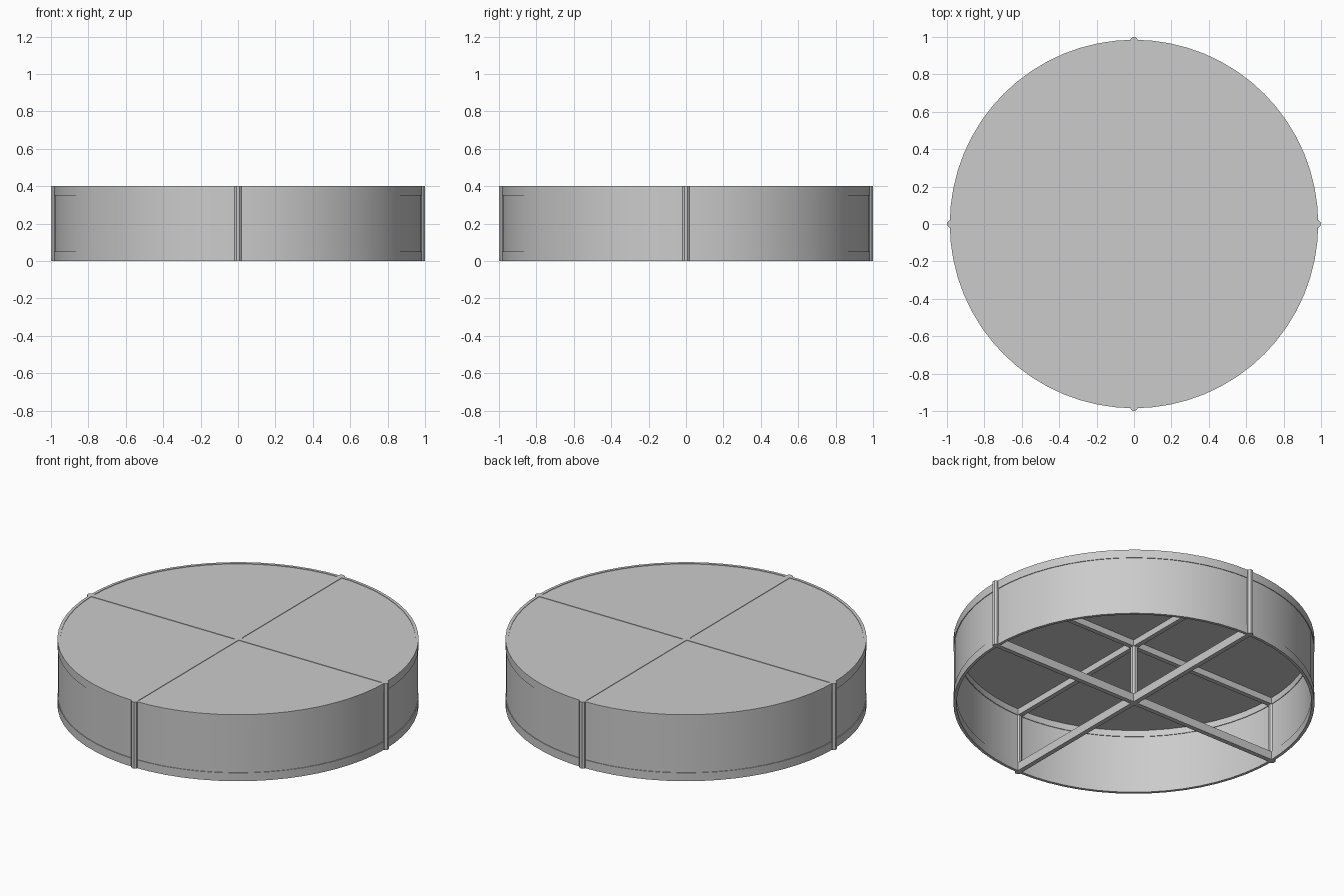
import bpy, bmesh, math

if "Cube" in bpy.data.objects:
    bpy.data.objects.remove(bpy.data.objects["Cube"])

H = 0.4          # overall height
SEG = 64         # sides of the round parts


def finish(name, bm, smooth=False):
    bmesh.ops.recalc_face_normals(bm, faces=bm.faces)
    me = bpy.data.meshes.new(name)
    bm.to_mesh(me)
    bm.free()
    ob = bpy.data.objects.new(name, me)
    bpy.context.collection.objects.link(ob)
    if smooth:
        bpy.ops.object.select_all(action='DESELECT')
        ob.select_set(True)
        bpy.context.view_layer.objects.active = ob
        bpy.ops.object.shade_smooth_by_angle(angle=math.radians(30))
    return ob


def hoop(name, r_in, r_out, z0, z1):
    """Rectangular section revolved around z."""
    bm = bmesh.new()
    section = [(r_in, z0), (r_out, z0), (r_out, z1), (r_in, z1)]
    rows = []
    for i in range(SEG):
        a = math.tau * i / SEG
        rows.append([bm.verts.new((r * math.cos(a), r * math.sin(a), z)) for r, z in section])
    for i in range(SEG):
        a, b = rows[i], rows[(i + 1) % SEG]
        for j in range(4):
            k = (j + 1) % 4
            bm.faces.new((a[j], b[j], b[k], a[k]))
    return finish(name, bm, True)


def cylinder(name, x, y, r, z0, z1, sides, smooth=False):
    bm = bmesh.new()
    bmesh.ops.create_cone(bm, cap_ends=True, segments=sides, radius1=r, radius2=r, depth=z1 - z0)
    # turn flats to face the axes
    for v in bm.verts:
        a = math.atan2(v.co.y, v.co.x) + (math.pi / 8 if sides == 8 else 0)
        v.co = (x + r * math.cos(a), y + r * math.sin(a), v.co.z + (z0 + z1) / 2)
    ob = finish(name, bm, smooth)
    # make sure flats of octagonal posts face the axes
    if sides == 8:
        top = max(v.co.x for v in ob.data.vertices) - x
        if top > r * 0.99:
            for v in ob.data.vertices:
                a = math.atan2(v.co.y - y, v.co.x - x) + math.pi / 8
                v.co.x, v.co.y = x + r * math.cos(a), y + r * math.sin(a)
    return ob


def bar(name, sx, sy, z0, z1):
    bm = bmesh.new()
    bmesh.ops.create_cube(bm, size=1)
    for v in bm.verts:
        v.co = (v.co.x * sx, v.co.y * sy, v.co.z * (z1 - z0) + (z0 + z1) / 2)
    return finish(name, bm)


# thin side wall and top panel
hoop("side_wall", 0.972, 0.981, 0.01, H - 0.01)
cylinder("top_panel", 0, 0, 0.975, H - 0.012, H - 0.003, SEG, True)

# rims and cross bars, bottom and top
for label, z in (("bottom", 0.0), ("top", H - 0.05)):
    hoop(label + "_rim", 0.968, 0.985, z, z + 0.05)
    bar(label + "_cross_bar_x", 1.95, 0.028, z, z + 0.05)
    bar(label + "_cross_bar_y", 0.028, 1.95, z, z + 0.05)

# octagonal posts
cylinder("center_post", 0, 0, 0.02, 0, H, 8)
for i in range(4):
    a = i * math.pi / 2
    cylinder("rim_post_%d" % (i + 1), 0.9815 * math.cos(a), 0.9815 * math.sin(a), 0.02, 0, H, 8)
